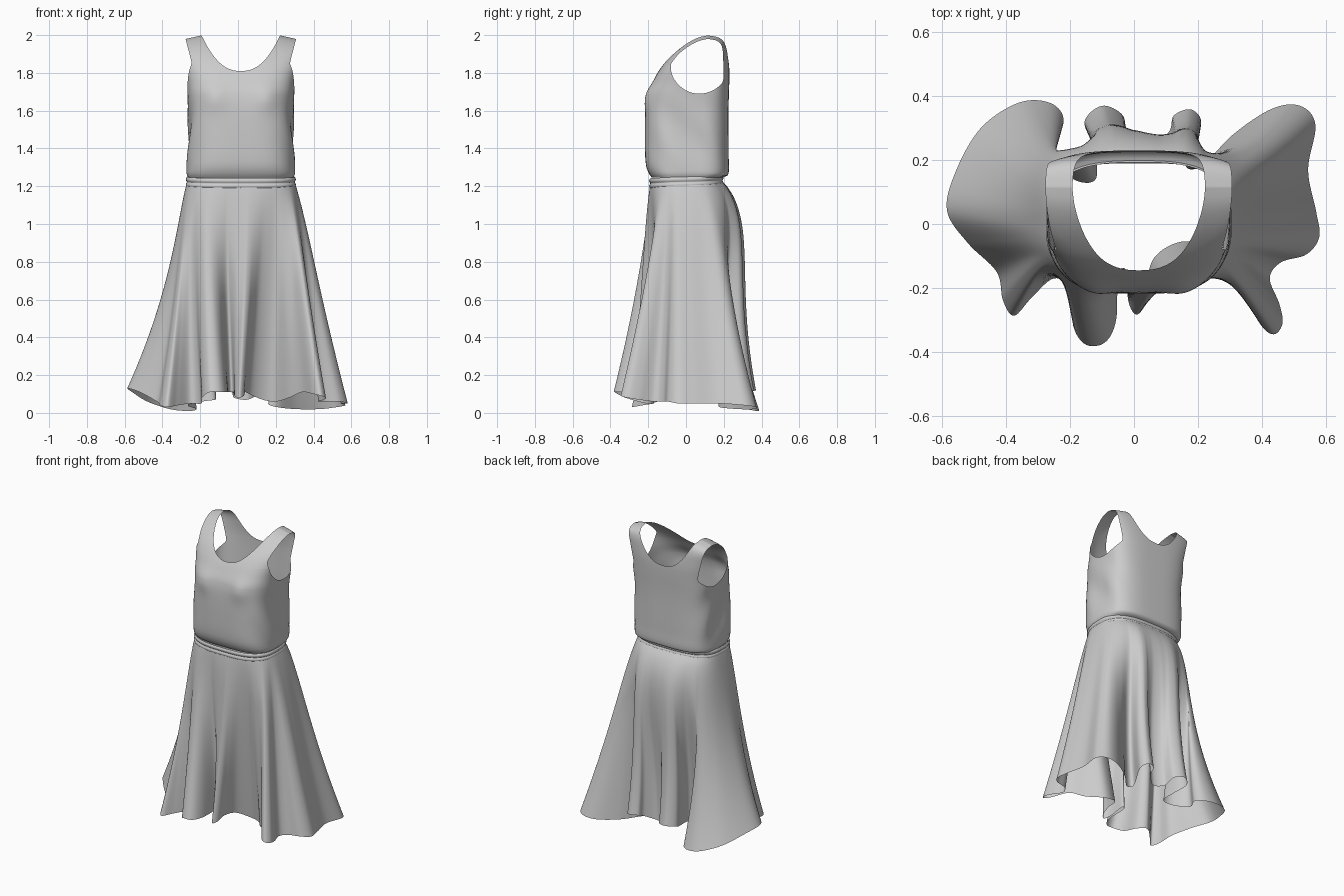
import bpy, bmesh, math
from mathutils import Vector

if "Cube" in bpy.data.objects:
    bpy.data.objects.remove(bpy.data.objects["Cube"])

P = 0.6  # squareness of the torso cross-section


def curve(table, z):
    """Smooth (Hermite) interpolation of (z, value) pairs."""
    if z <= table[0][0]:
        return table[0][1]
    if z >= table[-1][0]:
        return table[-1][1]
    n = len(table)
    i = max(k for k in range(n - 1) if table[k][0] <= z)

    def slope(k):
        a, b = table[max(k - 1, 0)], table[min(k + 1, n - 1)]
        return (b[1] - a[1]) / (b[0] - a[0])
    (z0, v0), (z1, v1) = table[i], table[i + 1]
    h = z1 - z0
    t = (z - z0) / h
    return (v0 * (2*t**3 - 3*t*t + 1) + v1 * (3*t*t - 2*t**3)
            + h * slope(i) * (t**3 - 2*t*t + t) + h * slope(i + 1) * (t**3 - t*t))


def spow(v, p):
    return math.copysign(abs(v) ** p, v)


def make_object(name, grids, closed=False):
    """Join grids (lists of rows of points) into one smooth mesh."""
    bm = bmesh.new()
    for rows in grids:
        vs = [[bm.verts.new(p) for p in r] for r in rows]
        n = len(rows[0])
        for a, b in zip(vs, vs[1:]):
            for j in range(n if closed else n - 1):
                k = (j + 1) % n
                bm.faces.new((a[j], a[k], b[k], b[j]))
    bmesh.ops.remove_doubles(bm, verts=bm.verts, dist=0.0003)
    bmesh.ops.recalc_face_normals(bm, faces=bm.faces)
    for f in bm.faces:
        f.smooth = True
    me = bpy.data.meshes.new(name)
    bm.to_mesh(me)
    bm.free()
    ob = bpy.data.objects.new(name, me)
    bpy.context.collection.objects.link(ob)
    return ob


# ---- bodice: four quarter panels trimmed by neckline and armholes
FRONT = [(1.245, -.18), (1.265, -.195), (1.31, -.212), (1.45, -.218), (1.62, -.214), (1.70, -.20),
         (1.76, -.172), (1.81, -.145), (1.87, -.10), (1.93, -.035), (1.97, .025), (1.99, .07), (2.0, .115)]
BACK = [(1.245, .19), (1.258, .222), (1.35, .226), (1.6, .225), (1.8, .23), (1.88, .225),
        (1.94, .215), (1.975, .195), (1.993, .16), (2.0, .115)]
MID = [(1.245, .02), (1.5, .05), (1.69, .07), (1.84, .075), (2.0, .115)]
HALF = [(1.245, .278), (1.27, .286), (1.45, .276), (1.58, .276), (1.69, .283), (1.76, .292),
        (1.86, .318), (1.93, .338), (2.0, .355)]
ARM_LOW, NECK_LOW, TOP = 1.69, 1.81, 2.0

heights = [1.245, 1.25, 1.258, 1.268, 1.28] + [1.30 + .39 * i / 14 for i in range(15)]
heights += [ARM_LOW + .12 * (i / 10) ** 2 for i in range(1, 11)]
heights += [NECK_LOW + .19 * (1 - math.cos(math.pi * i / 24)) / 2 for i in range(1, 25)]


def panel(sx, table):
    rows = []
    for z in heights:
        ym, ye, hw = curve(MID, z), curve(table, z), curve(HALF, z)
        a0, a1 = 0.0, math.pi / 2
        if z > ARM_LOW:  # armhole edge
            hole = .155 * math.sqrt(max(0, 1 - ((z - 1.845) / .155) ** 2))
            depth = abs(ye - ym)
            ratio = .8 if depth < .005 else min(.8, hole / depth)
            if z > 1.9:
                ratio = .8
            a1 = math.acos(ratio ** (1 / P))
        if z > NECK_LOW:  # neckline edge
            xn = .208 * ((z - NECK_LOW) / .19) ** .42
            a0 = math.asin((xn / hw) ** (1 / P))
        row = []
        for j in range(25):
            a = a0 + (a1 - a0) * j / 24
            x = sx * hw * spow(math.sin(a), P)
            y = ym + (ye - ym) * spow(max(0, math.cos(a)), P)
            if table is FRONT:  # bust and soft drape
                y -= .016 * math.exp(-((abs(x) - .14) / .06) ** 2 - ((z - 1.67) / .07) ** 2)
            if z < ARM_LOW:
                fade = math.sin(math.pi * (z - 1.245) / (ARM_LOW - 1.245))
                x += sx * .008 * fade * math.sin(22 * y + 16 * z) * math.sin(a) ** 2
            drop = max(0, z - 1.9) / .1 * max(0, abs(x) - .2) * .22
            row.append((x + .015, y, z - drop))
        rows.append(row)
    return rows


make_object("bodice", [panel(s, t) for s in (-1, 1) for t in (FRONT, BACK)])


# ---- waistband: two soft rolls
def ring(z, grow, n=96):
    return [(.015 + (.282 + grow) * spow(math.cos(a), .7),
             .002 + (.188 + grow) * spow(math.sin(a), .7), z + .008 * math.sin(a))
            for a in (2 * math.pi * i / n for i in range(n))]


make_object("waistband", [[ring(1.195 + .055 * i / 20,
                                .003 + .006 * abs(math.sin(2 * math.pi * i / 20))) for i in range(21)]],
            closed=True)

# ---- skirt: ruled from the waist to a folded hem line (x, y, z)
HEM_FRONT = [(.57, .04, .05), (.58, -.04, .05), (.54, -.095, .06), (.46, -.12, .06), (.425, -.17, .06),
             (.455, -.25, .07), (.465, -.31, .08), (.44, -.345, .09), (.40, -.32, .10), (.34, -.22, .11),
             (.27, -.15, .08), (.20, -.065, .06), (.13, -.06, .07), (.06, -.11, .10), (.038, -.2, .11),
             (.03, -.26, .09), (.005, -.283, .08), (-.018, -.24, .09), (-.025, -.145, .11), (-.05, -.16, .11),
             (-.056, -.3, .11), (-.09, -.37, .11), (-.15, -.378, .11), (-.19, -.32, .08), (-.195, -.21, .05),
             (-.25, -.17, .05), (-.32, -.23, .04), (-.375, -.287, .03), (-.41, -.24, .04), (-.43, -.15, .06),
             (-.52, -.06, .11)]
HEM_BACK = [(-.585, .04, .13), (-.56, .16, .11), (-.48, .3, .06), (-.36, .38, .02), (-.26, .378, .01),
            (-.22, .32, .02), (-.265, .22, .04), (-.19, .14, .06), (-.12, .14, .07), (-.125, .24, .08),
            (-.155, .32, .11), (-.10, .37, .12), (-.035, .34, .11), (-.02, .27, .08), (.05, .24, .07),
            (.11, .29, .10), (.125, .34, .12), (.18, .358, .12), (.21, .31, .10), (.16, .19, .05),
            (.21, .18, .03), (.31, .28, .02), (.43, .36, .02), (.52, .37, .03), (.568, .31, .04), (.545, .17, .05)]
ctrl = [Vector(p) for p in HEM_FRONT + HEM_BACK]
SUB, N = 8, len(ctrl)
hem = []
for i in range(N):
    p0, p1, p2, p3 = (ctrl[(i + k) % N] for k in (-1, 0, 1, 2))
    for s in range(SUB):
        t = s / SUB
        hem.append(.5 * (2*p1 + (p2 - p0)*t + (2*p0 - 5*p1 + 4*p2 - p3)*t*t + (3*p1 - p0 - 3*p2 + p3)*t**3))

# waist angle of each hem point by cloth length, front half then back half
angles = []
split = len(HEM_FRONT) * SUB
for lo, hi, start in ((0, split, 0), (split, len(hem), -math.pi)):
    run, total = [], 0
    for i in range(lo, hi):
        run.append(total)
        total += (hem[(i + 1) % len(hem)] - hem[i]).length
    angles += [start - math.pi * r / total for r in run]

rows = []
ROWS = 44
for r in range(ROWS + 1):
    t = r / ROWS
    row = []
    for h, a in zip(hem, angles):
        c, s = math.cos(a), math.sin(a)
        left = max(0, -c) ** 2  # the left side hangs straighter, then flares
        waist = Vector((.015 + .287 * spow(c, .7), .002 + .192 * spow(s, .7), 1.215 + .008 * s))
        flare = Vector((.01 + (.48 - .08 * left) * spow(c, .75), .01 + .26 * spow(s, .75), h.z))
        p = waist + (flare - waist) * t
        p += (h - flare) * t ** (1.25 + .65 * left)
        seat = math.sin(math.pi * min(1, t ** .45)) ** 2  # hip fullness
        p.y += (.075 if s > 0 else .008) * seat * spow(s, 1.2)
        p.x += .012 * seat * c
        row.append(p)
    rows.append(row)
make_object("skirt", [rows], closed=True)
